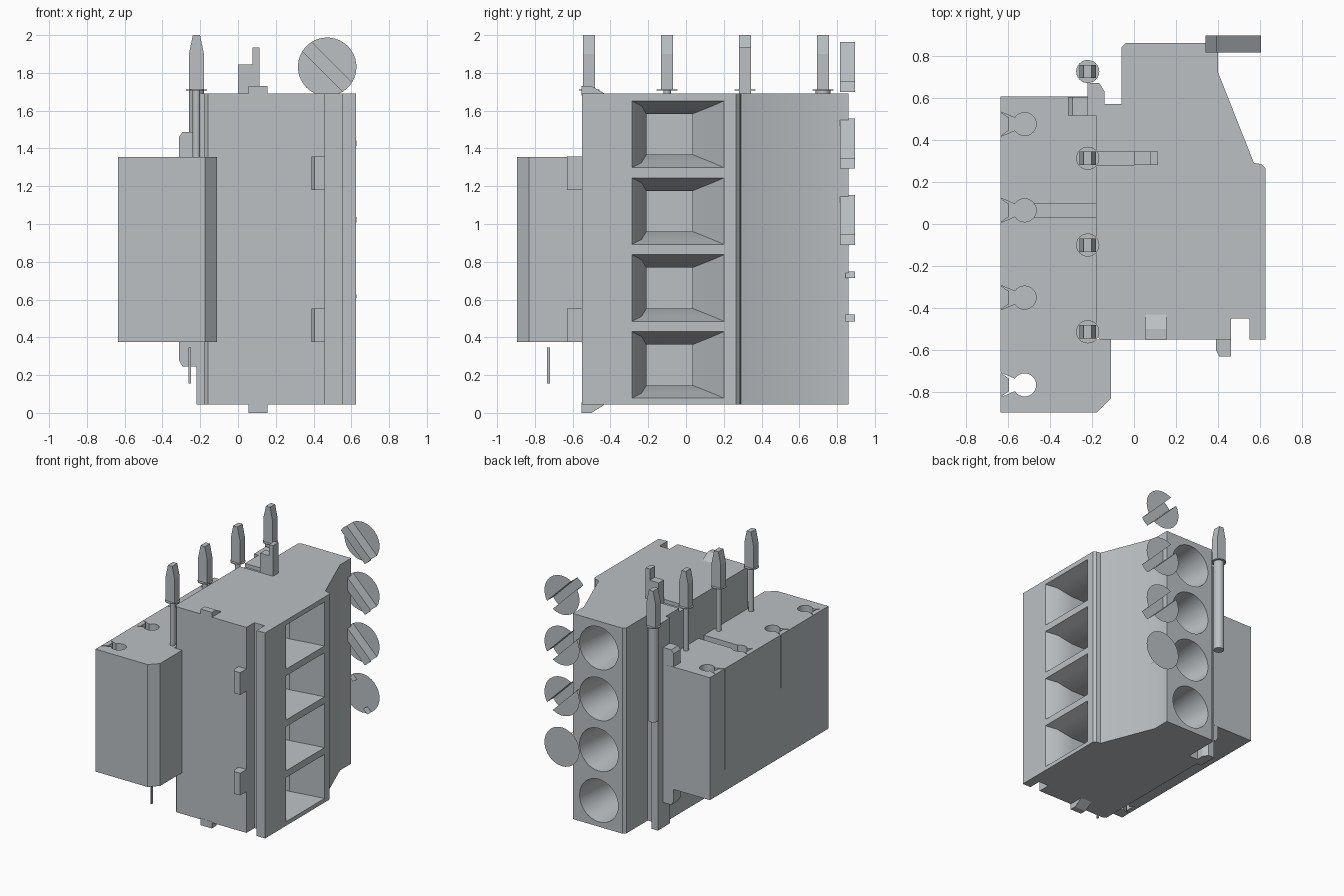
import bpy, bmesh, math

if "Cube" in bpy.data.objects:
    bpy.data.objects.remove(bpy.data.objects["Cube"])

grey = bpy.data.materials.new("cool grey plastic")
grey.use_nodes = True
COLOR = (0.5, 0.53, 0.55, 1)
grey.diffuse_color = COLOR
grey.node_tree.nodes["Principled BSDF"].inputs["Base Color"].default_value = COLOR

PITCH = 0.407
ROWS = [1.475 - PITCH * i for i in range(4)]


def add_object(name, bm):
    mesh = bpy.data.meshes.new(name)
    bm.to_mesh(mesh)
    bm.free()
    mesh.materials.append(grey)
    obj = bpy.data.objects.new(name, mesh)
    bpy.context.collection.objects.link(obj)
    return obj


def loft(name, rings):
    """Skin equal-length closed rings and cap both ends."""
    bm = bmesh.new()
    loops = [[bm.verts.new(p) for p in ring] for ring in rings]
    n = len(loops[0])
    for a, b in zip(loops, loops[1:]):
        for i in range(n):
            j = (i + 1) % n
            bm.faces.new((a[i], a[j], b[j], b[i]))
    bm.faces.new(loops[0])
    bm.faces.new(loops[-1])
    bmesh.ops.recalc_face_normals(bm, faces=bm.faces)
    return add_object(name, bm)


def prism_z(name, outline, z0, z1):
    return loft(name, [[(x, y, z) for x, y in outline] for z in (z0, z1)])


def prism_y(name, outline, y0, y1):
    return loft(name, [[(x, y, z) for x, z in outline] for y in (y0, y1)])


def prism_x(name, outline, x0, x1):
    return loft(name, [[(x, y, z) for y, z in outline] for x in (x0, x1)])


def rect(x0, x1, y0, y1):
    return [(x0, y0), (x1, y0), (x1, y1), (x0, y1)]


def circle(cx, cy, r, n=32):
    return [(cx + r * math.cos(math.tau * i / n), cy + r * math.sin(math.tau * i / n))
            for i in range(n)]


def cut(target, cutter):
    mod = target.modifiers.new("cut", "BOOLEAN")
    mod.operation = "DIFFERENCE"
    mod.solver = "EXACT"
    mod.object = cutter
    bpy.context.view_layer.objects.active = target
    bpy.ops.object.modifier_apply(modifier=mod.name)
    bpy.data.objects.remove(cutter)


def smooth(obj):
    bpy.ops.object.select_all(action="DESELECT")
    obj.select_set(True)
    bpy.context.view_layer.objects.active = obj
    bpy.ops.object.shade_smooth_by_angle(angle=math.radians(25))


# Plug housing with a full-height front slot and a rear lip
body = prism_z("plug_housing", [
    (-0.06, 0.84), (-0.04, 0.86), (0.40, 0.86), (0.40, 0.72), (0.57, 0.29),
    (0.605, 0.285), (0.625, 0.265), (0.625, -0.55), (0.55, -0.55), (0.55, -0.45),
    (0.46, -0.45), (0.46, -0.55), (-0.16, -0.55), (-0.18, -0.53), (-0.18, 0.515),
    (-0.22, 0.515), (-0.22, 0.67), (-0.165, 0.67), (-0.14, 0.63), (-0.14, 0.57),
    (-0.06, 0.57)], 0.045, 1.69)

# Wire funnels on the side, screw holes on the back
for z in ROWS:
    def window(x, y0, y1, h):
        return [(x, y, k) for y, k in rect(y0, y1, z - h, z + h)]
    cut(body, loft("funnel_cutter", [
        window(0.63, -0.29, 0.205, 0.178), window(0.55, -0.235, 0.14, 0.15),
        window(0.43, -0.21, 0.035, 0.108), window(0.28, -0.21, 0.035, 0.108)]))
    cut(body, loft("hole_cutter", [
        [(x, y, k) for x, k in circle(0.17, z, r)]
        for y, r in ((0.87, 0.172), (0.60, 0.145), (0.45, 0.145))]))
cut(body, prism_z("groove_cutter", rect(-0.19, 0.0, 0.28, 0.345), 1.66, 1.75))
smooth(body)

# Front latch tabs
for z in (0.375, 1.18):
    prism_z("front_latch", [(0.39, -0.54), (0.39, -0.60), (0.405, -0.63),
                            (0.46, -0.63), (0.46, -0.54)], z, z + 0.178)

# Wedge tabs on both ends
for base, tip in ((1.68, 1.73), (0.055, 0.0)):
    edge = 1.69 if base > 1 else 0.045
    prism_x("end_wedge", [(-0.552, base), (-0.552, tip), (-0.50, tip),
                          (-0.43, edge), (-0.43, base)], 0.055, 0.155)

# Stepped coding key on the top
prism_y("coding_key", [(0.0, 1.68), (0.115, 1.68), (0.115, 1.935), (0.078, 1.935),
                       (0.078, 1.845), (0.0, 1.845)], 0.28, 0.345)

# Header block
header = prism_z("header_block", [
    (-0.635, 0.605), (-0.22, 0.605), (-0.22, 0.515), (-0.18, 0.515), (-0.18, -0.548),
    (-0.11, -0.548), (-0.11, -0.83), (-0.175, -0.895), (-0.635, -0.895)], 0.375, 1.355)

# Keyhole slots of differing depth
for y, bottom in ((0.475, 0.55), (0.065, 1.2), (-0.35, 0.93), (-0.765, 0.3)):
    arc = [math.radians(-147 + 294 * i / 20) for i in range(21)]
    key = [(-0.65, y + 0.065), (-0.635, y + 0.058), (-0.595, y + 0.03)]
    key += [(x, 2 * y - k) for x, k in reversed(key)]
    key += [(-0.52 + 0.055 * math.cos(a), y + 0.055 * math.sin(a)) for a in arc]
    cut(header, prism_z("keyhole_cutter", key, bottom, 1.4))
cut(header, prism_z("channel_cutter", rect(-0.50, -0.17, 0.03, 0.097), 1.30, 1.4))
smooth(header)

# Rear catch between header and housing
prism_y("rear_catch", [(-0.313, 0.28), (-0.293, 0.245), (-0.215, 0.245),
                       (-0.215, 1.487), (-0.293, 1.487), (-0.313, 1.46)], 0.515, 0.604)

# Contact pins: tapered head, collar disc and stem
for i in range(4):
    y = 0.725 - 0.4125 * i

    def section(z, w):
        return [(a, b, z) for a, b in rect(-0.22 - w, -0.22 + w, y - 0.032, y + 0.032)]
    loft("pin_head", [section(1.71, 0.04), section(1.90, 0.04), section(2.0, 0.019)])
    prism_z("pin_collar", circle(-0.22, y, 0.055, 24), 1.706, 1.712)
    smooth(prism_z("pin_stem", circle(-0.22, y, 0.02 if i else 0.04, 16),
                   1.3 if i else 0.95, 1.71))

# Loose guide sliver below the header
prism_z("guide_sliver", rect(-0.262, -0.25, -0.735, -0.72), 0.155, 0.345)

# Screw heads: thin shells with a diagonal slot
R, HALF, BACK, FRONT = 0.155, 0.036, 0.895, 0.815
S = math.sqrt(0.5)
chord = math.sqrt(R * R - HALF * HALF)
open_angle = math.asin(HALF / R)
for i in range(4):
    cz = 1.832 - 0.405 * i
    bm = bmesh.new()

    def face(points, depth=None):
        """Points are along the slot, across it, and optionally deep."""
        bm.faces.new([bm.verts.new((0.472 + S * (p[0] + p[1]),
                                    p[2] if depth is None else depth,
                                    cz + S * (p[1] - p[0]))) for p in points])

    def wall(u0, u1, v, y0):
        face([(u0, v, y0), (u1, v, y0), (u1, v, BACK), (u0, v, BACK)])

    if i < 3:
        for side in (-1, 1):
            angles = [open_angle + (math.pi - 2 * open_angle) * k / 16 for k in range(17)]
            face([(R * math.cos(a), side * R * math.sin(a)) for a in angles], BACK)
            wall(-chord, chord, side * HALF, FRONT)
        ends = [-open_angle + 2 * open_angle * k / 4 for k in range(5)]
        strip = [(R * math.cos(a), R * math.sin(a)) for a in ends]
        face(strip + [(-u, -v) for u, v in strip], FRONT)
    else:
        face(circle(0, 0, R), BACK)
        wall(chord - 0.05, chord, -HALF, 0.845)
        wall(-chord, -chord + 0.05, HALF, 0.845)
    add_object("screw_head", bm)
